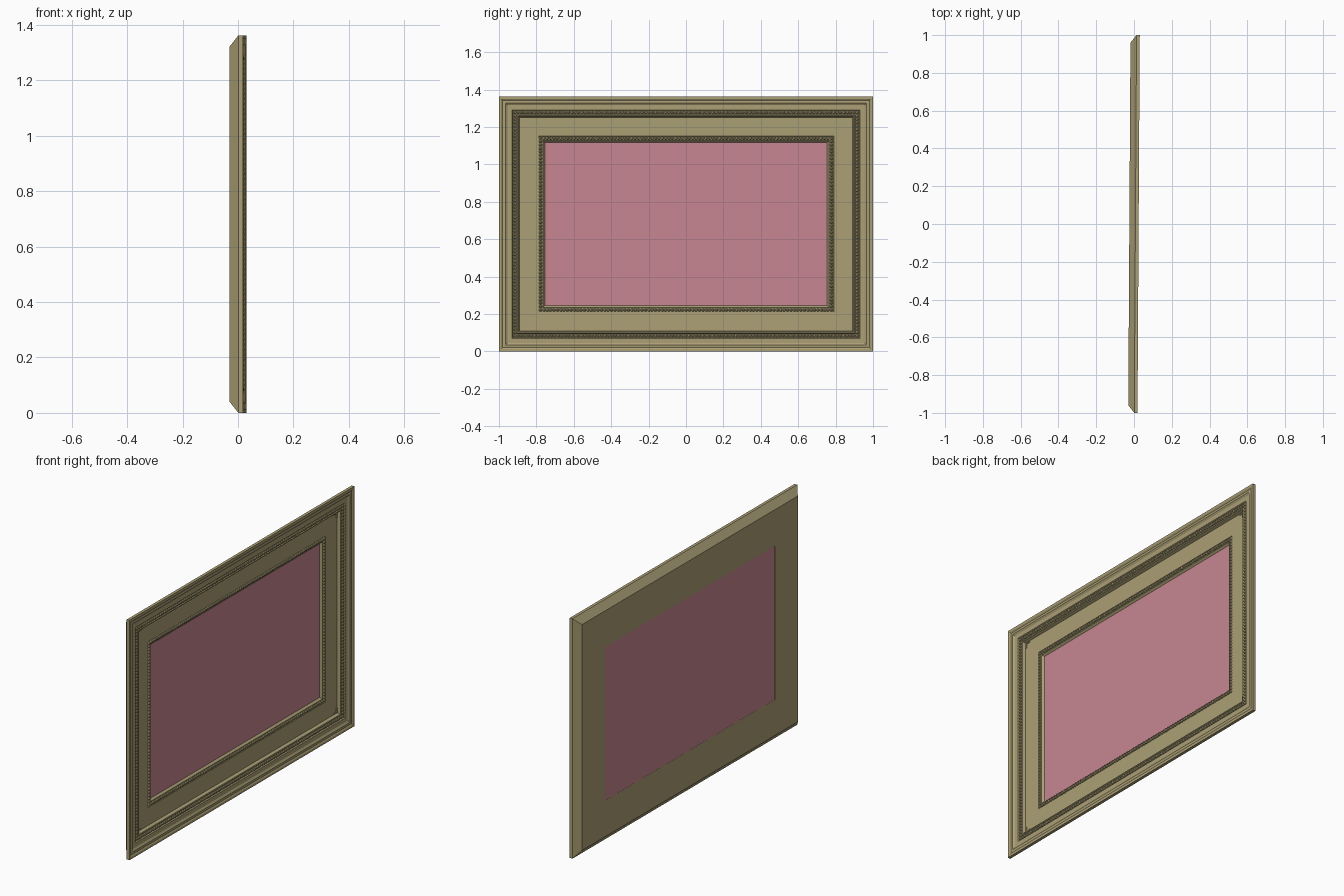
import bpy, bmesh
from mathutils import Matrix, Vector

cube = bpy.data.objects.get("Cube")
if cube:
    bpy.data.objects.remove(cube, do_unlink=True)

HALF_W, HALF_H = 1.0, 0.681
YAW = -0.006          # the frame hangs very slightly turned
SHIFT = 0.0025


def material(name, rgb):
    mat = bpy.data.materials.new(name)
    mat.use_nodes = True
    color = (*rgb, 1.0)
    mat.diffuse_color = color
    bsdf = mat.node_tree.nodes["Principled BSDF"]
    bsdf.inputs["Base Color"].default_value = color
    bsdf.inputs["Roughness"].default_value = 0.8
    return mat


gold = material("antique beige", (0.41, 0.35, 0.18))
pink = material("dusty pink", (0.57, 0.24, 0.285))


def finish(name, bm, mat):
    bmesh.ops.recalc_face_normals(bm, faces=bm.faces[:])
    mesh = bpy.data.meshes.new(name)
    bm.to_mesh(mesh)
    bm.free()
    mesh.materials.append(mat)
    obj = bpy.data.objects.new(name, mesh)
    bpy.context.collection.objects.link(obj)
    obj.location = (SHIFT, 0, HALF_H)
    obj.rotation_euler.z = YAW
    return obj


def corners(d, h):
    """Rectangle inset by d from the outer edge, at depth h."""
    y, z = HALF_W - d, HALF_H - d
    return [Vector((h, sy * y, sz * z)) for sy, sz in ((-1, -1), (1, -1), (1, 1), (-1, 1))]


def box(bm, center, size):
    bmesh.ops.create_cube(bm, size=1, matrix=Matrix.Translation(center) @ Matrix.Diagonal((*size, 1)))


# Mitred moulding: profile of (inset, depth) swept round the rectangle
profile = [
    (0.04, -0.027), (0, 0.005), (0, 0.022), (0.012, 0.022),
    (0.02, 0.017), (0.034, 0.019), (0.045, 0.012), (0.07, 0.012),
    (0.074, 0.005), (0.094, 0.005), (0.098, 0.01), (0.104, 0.008),
    (0.11, -0.008), (0.21, -0.01), (0.212, -0.014), (0.232, -0.014),
    (0.235, -0.012), (0.245, -0.024), (0.245, -0.027),
]
bm = bmesh.new()
rings = [[bm.verts.new(co) for co in corners(d, h)] for d, h in profile]
for i, ring in enumerate(rings):
    nxt = rings[(i + 1) % len(rings)]
    for j in range(4):
        k = (j + 1) % 4
        bm.faces.new((ring[j], ring[k], nxt[k], nxt[j]))
finish("frame_moulding", bm, gold)


# Rows of small beads set in the two grooves
def bead_row(name, inset, depth, radius, pitch):
    bm = bmesh.new()
    pts = corners(inset, depth)
    for j in range(4):
        a, b = pts[j], pts[(j + 1) % 4]
        count = round((b - a).length / pitch)
        for n in range(count):
            spot = Matrix.Translation(a.lerp(b, n / count))
            bmesh.ops.create_uvsphere(bm, u_segments=8, v_segments=5, radius=radius, matrix=spot)
    finish(name, bm, gold)


bead_row("outer_beads", 0.084, 0.006, 0.009, 0.018)
bead_row("inner_beads", 0.222, -0.012, 0.009, 0.018)

# Small raised angle pieces in the panel corners
bm = bmesh.new()
for sy in (-1, 1):
    for sz in (-1, 1):
        y, z = sy * (HALF_W - 0.116), sz * (HALF_H - 0.116)
        box(bm, (-0.007, y, z - sz * 0.012), (0.006, 0.006, 0.03))
        box(bm, (-0.007, y - sy * 0.015, z), (0.006, 0.024, 0.006))
finish("corner_angles", bm, gold)

# Canvas filling the opening, almost flush with the back
bm = bmesh.new()
box(bm, (-0.0245, 0, 0), (0.004, 2 * (HALF_W - 0.245), 2 * (HALF_H - 0.245)))
finish("canvas", bm, pink)
